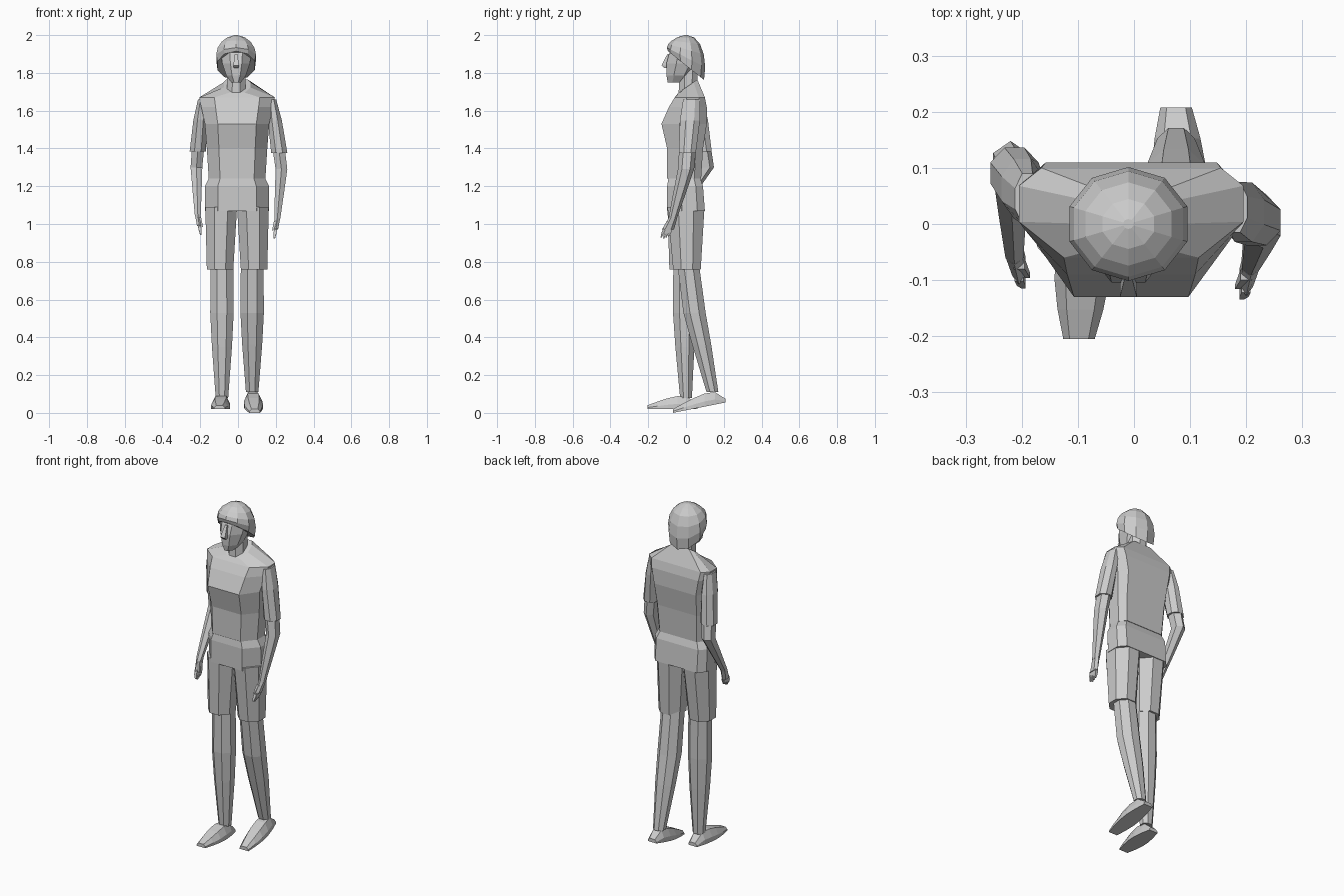
import bpy
import bmesh
import math
from mathutils import Vector

cube = bpy.data.objects.get("Cube")
if cube:
    bpy.data.objects.remove(cube, do_unlink=True)

grey = (0.6, 0.6, 0.6, 1)
material = bpy.data.materials.new("plain grey")
material.use_nodes = True
material.diffuse_color = grey
material.node_tree.nodes["Principled BSDF"].inputs["Base Color"].default_value = grey


def loft(name, rings):
    """Join matching rings of points into one closed, flat-shaded part."""
    bm = bmesh.new()
    loops = [[bm.verts.new(point) for point in ring] for ring in rings]
    for lower, upper in zip(loops, loops[1:]):
        for i in range(len(lower)):
            bm.faces.new((lower[i - 1], lower[i], upper[i], upper[i - 1]))
    bm.faces.new(loops[0])
    bm.faces.new(loops[-1])
    bmesh.ops.recalc_face_normals(bm, faces=bm.faces)
    mesh = bpy.data.meshes.new(name)
    bm.to_mesh(mesh)
    bm.free()
    mesh.materials.append(material)
    part = bpy.data.objects.new(name, mesh)
    bpy.context.collection.objects.link(part)


def oval(centre, half_width, half_depth, tilt=0, sides=8):
    """Level ring with a flat front; tilt slopes it from front to back."""
    stretch = 1 / math.cos(math.pi / sides)
    ring = []
    for i in range(sides):
        angle = math.tau * (i + 0.5) / sides
        dx = half_width * stretch * math.cos(angle)
        dy = half_depth * stretch * math.sin(angle)
        ring.append(Vector(centre) + Vector((dx, dy, tilt * dy)))
    return ring


def tube(name, joints, half_widths, depth_ratio=1, sides=8):
    """Limb through a chain of joints, with one half width for each joint."""
    loft(name, [oval(joint, half_width, half_width * depth_ratio, sides=sides)
                for joint, half_width in zip(joints, half_widths)])


def trunk_ring(z, width, front, back, tilt=0):
    """Trunk section: narrow flat chest, wide sides, broad flat back."""
    right_half = [(0, 0), (0.6, 0), (1, 0.4), (1, 0.8), (0.8, 1), (0, 1)]
    left_half = [(-across, along) for across, along in right_half[-2:0:-1]]
    return [Vector((across * width - 0.005,
                    front + along * (back - front),
                    z + tilt * (along - 0.5)))
            for across, along in right_half + left_half]


# Shirt, from hem to neckline
loft("shirt", [
    trunk_ring(z=1.24, width=0.15, front=-0.1, back=0.08),
    trunk_ring(z=1.4, width=0.16, front=-0.1, back=0.09),
    trunk_ring(z=1.53, width=0.17, front=-0.13, back=0.11),
    trunk_ring(z=1.62, width=0.19, front=-0.09, back=0.11),
    trunk_ring(z=1.67, width=0.2, front=-0.06, back=0.1),
    trunk_ring(z=1.73, width=0.07, front=-0.04, back=0.06, tilt=0.07),
])

# Seat of the shorts
loft("shorts_seat", [
    trunk_ring(z=1.07, width=0.17, front=-0.1, back=0.1),
    trunk_ring(z=1.2, width=0.17, front=-0.1, back=0.09),
    trunk_ring(z=1.26, width=0.14, front=-0.09, back=0.07),
])


def foot(name, heel, toe):
    """Foot lofted along the sole, with a high instep and a tapering toe."""
    outline = ((-1, 0), (1, 0), (1, 0.4), (0.6, 1), (-0.6, 1), (-1, 0.4))
    rings = []
    for step in range(6):
        along = step / 5
        half_width = 0.028 + 0.022 * math.sin(math.pi * along)
        height = 0.02 + 0.05 * abs(math.sin(math.pi * along ** 0.6))
        sole = heel.lerp(toe, along)
        rings.append([sole + Vector((across * half_width, 0, up * height))
                      for across, up in outline])
    loft(name, rings)


def leg(label, side, stride, knee_y, ankle, heel, toe):
    """Shorts leg, bare leg and foot; stride shifts the hem along y."""
    def spot(y, z, spread=0.08):
        return Vector((side * spread - 0.005, y, z))

    loft(label + "_shorts_leg", [
        oval(spot(stride - 0.005, 0.76, spread=0.09), 0.07, 0.073),
        oval(spot(0, 1.09, spread=0.084), 0.084, 0.098),
    ])
    knee, ankle = spot(knee_y, 0.53), spot(*ankle)
    joints = [ankle, knee.lerp(ankle, 0.4), knee, spot(stride, 0.8)]
    tube(label + "_leg", joints, (0.033, 0.053, 0.062, 0.06), depth_ratio=0.95)
    foot(label + "_foot", spot(*heel), spot(*toe, spread=0.093))


# Right leg forward, left leg trailing with its heel raised
leg("right", side=-1, stride=-0.01, knee_y=-0.01,
    ankle=(0, 0.08), heel=(0.06, 0.02), toe=(-0.205, 0.02))
leg("left", side=1, stride=0.01, knee_y=0.045,
    ankle=(0.14, 0.11), heel=(0.208, 0.055), toe=(-0.07, 0))


def hand(label, inward, wrist):
    """Flat palm with four fingers and a thumb, reaching down and forward."""
    knuckles = wrist + Vector((inward, -0.026, -0.06))
    loft(label + "_palm", [oval(knuckles, 0.012, 0.028, sides=6),
                           oval(wrist, 0.015, 0.02, sides=6)])
    for i in range(4):
        root = knuckles + Vector((0, (i - 1.5) * 0.013, 0.005))
        tip = root + Vector((inward, -0.016, 0.006 * abs(i - 1) - 0.052))
        tube(f"{label}_finger_{i + 1}", [tip, root.lerp(tip, 0.5), root],
             (0.004, 0.008, 0.008), depth_ratio=0.8, sides=4)
    root = wrist + Vector((inward, -0.02, -0.015))
    tip = root + Vector((2 * inward, -0.022, -0.05))
    tube(label + "_thumb", [tip, root], (0.004, 0.01), sides=4)


def arm(label, side, shoulder, elbow, wrist):
    """Sleeve down to the cuff, bent forearm and hand."""
    shoulder, elbow, wrist = Vector(shoulder), Vector(elbow), Vector(wrist)
    cuff = shoulder.lerp(elbow, 0.77)
    upper_arm = shoulder.lerp(elbow, 0.3)
    loft(label + "_sleeve", [oval(cuff, 0.043, 0.045),
                             oval(upper_arm, 0.037, 0.053),
                             oval(shoulder, 0.022, 0.045)])
    tube(label + "_forearm",
         [wrist, elbow.lerp(wrist, 0.5), elbow, shoulder.lerp(elbow, 0.6)],
         (0.016, 0.024, 0.031, 0.033), depth_ratio=1.2, sides=6)
    hand(label + "_hand", side * -0.008, wrist)


# Right elbow drawn back, left arm hanging forward
arm("right", -1, shoulder=(-0.19, 0.045, 1.66),
    elbow=(-0.22, 0.105, 1.3), wrist=(-0.213, -0.05, 1.05))
arm("left", 1, shoulder=(0.18, 0.03, 1.66),
    elbow=(0.23, 0, 1.29), wrist=(0.208, -0.07, 1.03))

# Neck, face and a narrow wedge nose
middle = -0.01
tube("neck", [(middle, 0.01, 1.67), (middle, 0.015, 1.84)], (0.05, 0.048))
loft("head", [
    oval((middle, -0.055, 1.75), half_width=0.026, half_depth=0.042),
    oval((middle, -0.037, 1.785), half_width=0.052, half_depth=0.066),
    oval((middle, -0.014, 1.85), half_width=0.073, half_depth=0.09),
    oval((middle, -0.008, 1.9), half_width=0.08, half_depth=0.082),
    oval((middle, 0, 1.96), half_width=0.06, half_depth=0.06),
])
tube("nose", [(middle, -0.1, 1.825), (middle, -0.112, 1.84), (middle, -0.09, 1.9)],
     (0.012, 0.015, 0.007), depth_ratio=1.2, sides=4)

# Hair cap: a dome whose rim is high over the brow and low at the nape
hair_rings = []
for step in range(6):
    rise = step / 5
    latitude = math.radians(-20 + 105 * rise)
    reach = 0.105 * math.cos(latitude)
    centre = (middle, 0, 1.88 + 0.12 * math.sin(latitude))
    hair_rings.append(oval(centre, reach, reach * 0.92,
                           tilt=-0.8 * (1 - rise) ** 2, sides=10))
loft("hair", hair_rings)
